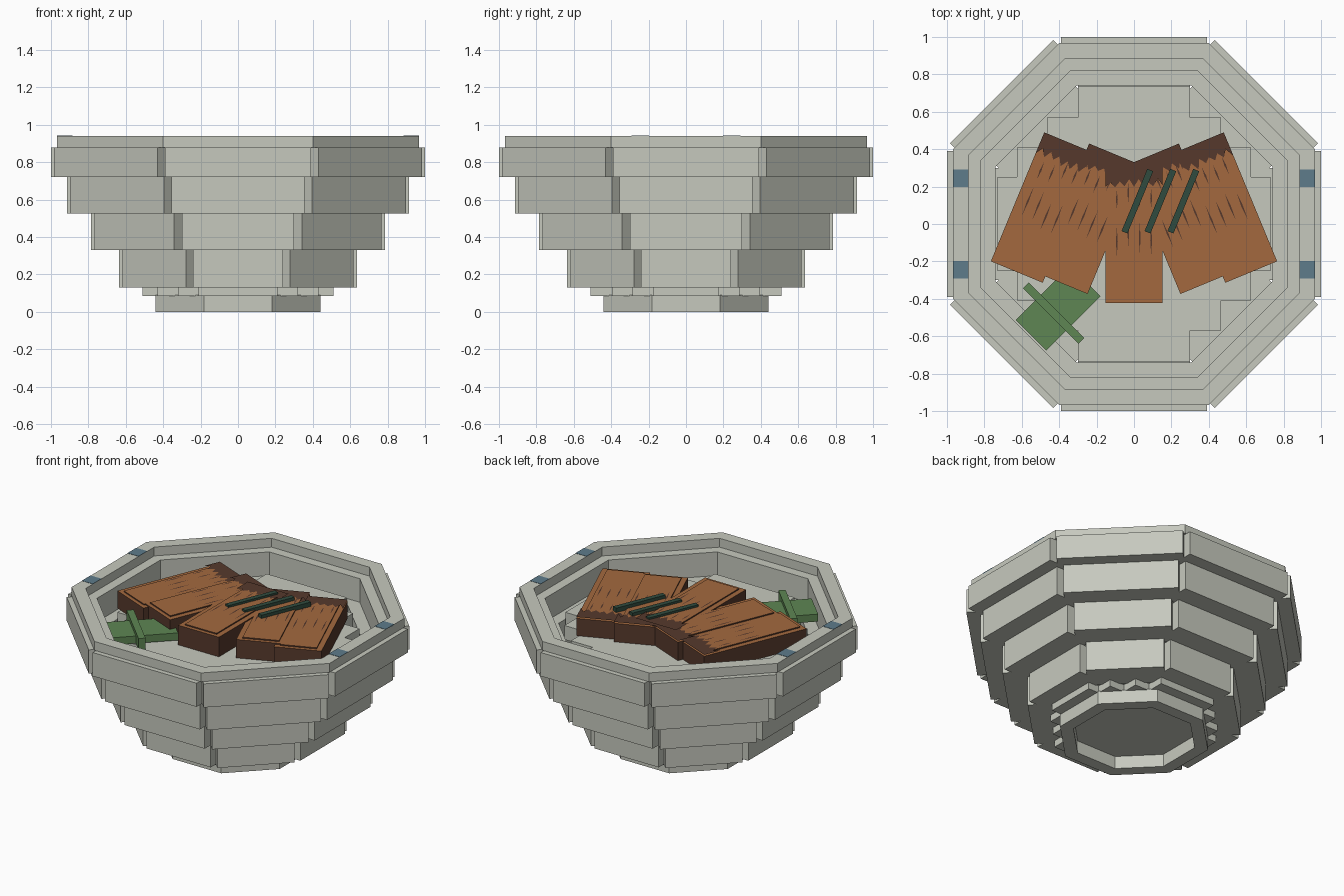
import bpy, bmesh, math, random
from mathutils import Matrix, Vector

if "Cube" in bpy.data.objects:
    bpy.data.objects.remove(bpy.data.objects["Cube"])

random.seed(4)


def mat(name, rgb):
    m = bpy.data.materials.new(name)
    m.diffuse_color = [((c / 255 + 0.055) / 1.055) ** 2.4 for c in rgb] + [1]
    m.use_nodes = True
    m.node_tree.nodes["Principled BSDF"].inputs["Base Color"].default_value = m.diffuse_color
    return m


STONE = mat("pale_stone", (198, 201, 190))
WOOD = mat("orange_wood", (163, 105, 63))
DARK = mat("charred_wood", (86, 57, 44))
GREEN = mat("leaf_green", (94, 134, 83))
PINE = mat("dark_green", (48, 75, 62))
BLUE = mat("slate_blue", (94, 124, 139))


def finish(name, bm, mats):
    bmesh.ops.recalc_face_normals(bm, faces=bm.faces)
    me = bpy.data.meshes.new(name)
    bm.to_mesh(me)
    bm.free()
    for m in mats:
        me.materials.append(m)
    ob = bpy.data.objects.new(name, me)
    bpy.context.collection.objects.link(ob)
    return ob


def add_box(bm, lo, hi, rot=0.0, at=(0, 0, 0)):
    """Box between two corners, turned about z and then moved."""
    c = [(a + b) / 2 for a, b in zip(lo, hi)]
    s = [b - a for a, b in zip(lo, hi)]
    m = (Matrix.Translation(at) @ Matrix.Rotation(rot, 4, 'Z')
         @ Matrix.Translation(c) @ Matrix.Diagonal((*s, 1)))
    return bmesh.ops.create_cube(bm, size=1, matrix=m)["verts"]


def octagon_ring(name, outer, inner, z0, z1):
    """Mitred eight-sided ring given by its apothems."""
    bm = bmesh.new()
    loops = []
    for r, z in ((outer, z0), (outer, z1), (inner, z1), (inner, z0)):
        k = r / math.cos(math.pi / 8)
        loops.append([bm.verts.new((k * math.cos(math.radians(22.5 + 45 * i)),
                                    k * math.sin(math.radians(22.5 + 45 * i)), z))
                      for i in range(8)])
    for a in range(4):
        p, q = loops[a], loops[(a + 1) % 4]
        for i in range(8):
            j = (i + 1) % 8
            bm.faces.new((p[i], p[j], q[j], q[i]))
    return finish(name, bm, [STONE])


def block_ring(name, outer, inner, half, z0, z1):
    """Eight overlapping straight blocks."""
    bm = bmesh.new()
    for i in range(8):
        add_box(bm, (-half, -outer, z0), (half, -inner, z1), math.radians(45 * i))
    return finish(name, bm, [STONE])


def stepped_plate(name, steps, z0, z1):
    """Flat plate whose corners climb like stairs, extruded from its outline."""
    quarter = []
    for i, (x, y) in enumerate(steps):
        if i:
            quarter.append((steps[i - 1][0], y))
        quarter.append((x, y))
    outline = quarter + [(x, -y) for x, y in quarter[::-1]]
    outline += [(-x, -y) for x, y in quarter] + [(-x, y) for x, y in quarter[::-1]]
    bm = bmesh.new()
    face = bm.faces.new([bm.verts.new((x, y, z0)) for x, y in outline])
    top = bmesh.ops.extrude_face_region(bm, geom=[face])["geom"]
    bmesh.ops.translate(bm, vec=(0, 0, z1 - z0),
                        verts=[v for v in top if isinstance(v, bmesh.types.BMVert)])
    return finish(name, bm, [STONE])


# Stone bowl: foot, stepped base, four block courses, coping and floor
octagon_ring("foot", 0.44, 0.36, 0, 0.09)
stepped_plate("base_plate", [(0.21, 0.51), (0.32, 0.395), (0.43, 0.285), (0.51, 0.175)], 0.085, 0.135)
block_ring("course_1", 0.635, 0.45, 0.24, 0.13, 0.33)
block_ring("course_2", 0.785, 0.60, 0.30, 0.33, 0.525)
block_ring("course_3", 0.915, 0.74, 0.355, 0.525, 0.72)
block_ring("course_4", 1.0, 0.82, 0.39, 0.72, 0.88)
octagon_ring("coping", 0.967, 0.885, 0.88, 0.94)
stepped_plate("floor", [(0.30, 0.735), (0.465, 0.57), (0.625, 0.41), (0.73, 0.25)], 0.68, 0.775)

# Blue inlays on the coping
bm = bmesh.new()
for sx in (-1, 1):
    for y in (-0.245, 0.245):
        add_box(bm, (-0.041, -0.046, 0.935), (0.041, 0.046, 0.942), 0, (sx * 0.926, y, 0))
finish("coping_inlays", bm, [BLUE])


def plank(name, x, y, angle, half_w, top, half_l=0.373):
    """Dark-sided plank, orange on top, with raised panel, charred end and streaks."""
    place = Matrix.Translation((x, y, 0)) @ Matrix.Rotation(math.radians(angle), 4, 'Z')
    bm = bmesh.new()
    add_box(bm, (-half_w, -half_l, 0.775), (half_w, half_l, top - 0.008))
    add_box(bm, (-half_w + 0.035, -half_l + 0.025, top - 0.02),
            (half_w - 0.035, half_l - 0.025, top))
    bmesh.ops.recalc_face_normals(bm, faces=bm.faces)
    for f in bm.faces:
        f.material_index = 0 if f.normal.z > 0.5 else 1
    bm.transform(place)
    finish(name, bm, [WOOD, DARK])

    # charred end with a jagged edge
    bm = bmesh.new()
    n = 12
    back = [bm.verts.new((half_w * (2 * i / n - 1), half_l, top + 0.002)) for i in range(n + 1)]
    edge = [bm.verts.new((v.co.x, half_l - (0.08 if i % 2 else 0.115) - random.uniform(0, 0.02),
                          top + 0.002)) for i, v in enumerate(back)]
    for i in range(n):
        bm.faces.new((edge[i], edge[i + 1], back[i + 1], back[i]))
    # tapering streaks along the grain
    for row, length in ((0.2, 0.10), (-0.02, 0.16)):
        for i in range(4):
            u = half_w * (-0.6 + 0.4 * i)
            v = row + random.uniform(-0.03, 0.03)
            pts = ((u, v - length / 2), (u + 0.005, v), (u, v + length / 2), (u - 0.005, v))
            bm.faces.new([bm.verts.new((a, b, top + 0.002)) for a, b in pts])
    bm.transform(place)
    finish(name + "_char", bm, [DARK])


# Fan of five planks
for side, s in (("left", -1), ("right", 1)):
    plank(side + "_outer_plank", s * 0.484, 0.088, s * 22.5, 0.15, 0.900)
    plank(side + "_inner_plank", s * 0.244, 0.028, s * 22.5, 0.15, 0.908)
plank("middle_plank", 0, -0.05, 0, 0.153, 0.916)

# Three slanted dark green bars
bm = bmesh.new()
for i in range(3):
    add_box(bm, (-0.017, -0.18, 0.90), (0.017, 0.18, 0.93), math.radians(-22.5),
            (0.018 + 0.123 * i, 0.122, 0))
finish("slanted_bars", bm, [PINE])

# Green board with a cross bar
bm = bmesh.new()
add_box(bm, (-0.205, -0.115, 0.785), (0.205, 0.115, 0.835), math.radians(45), (-0.405, -0.45, 0))
add_box(bm, (-0.022, -0.21, 0.785), (0.022, 0.21, 0.862), math.radians(45), (-0.43, -0.477, 0))
finish("green_cross_board", bm, [GREEN])
